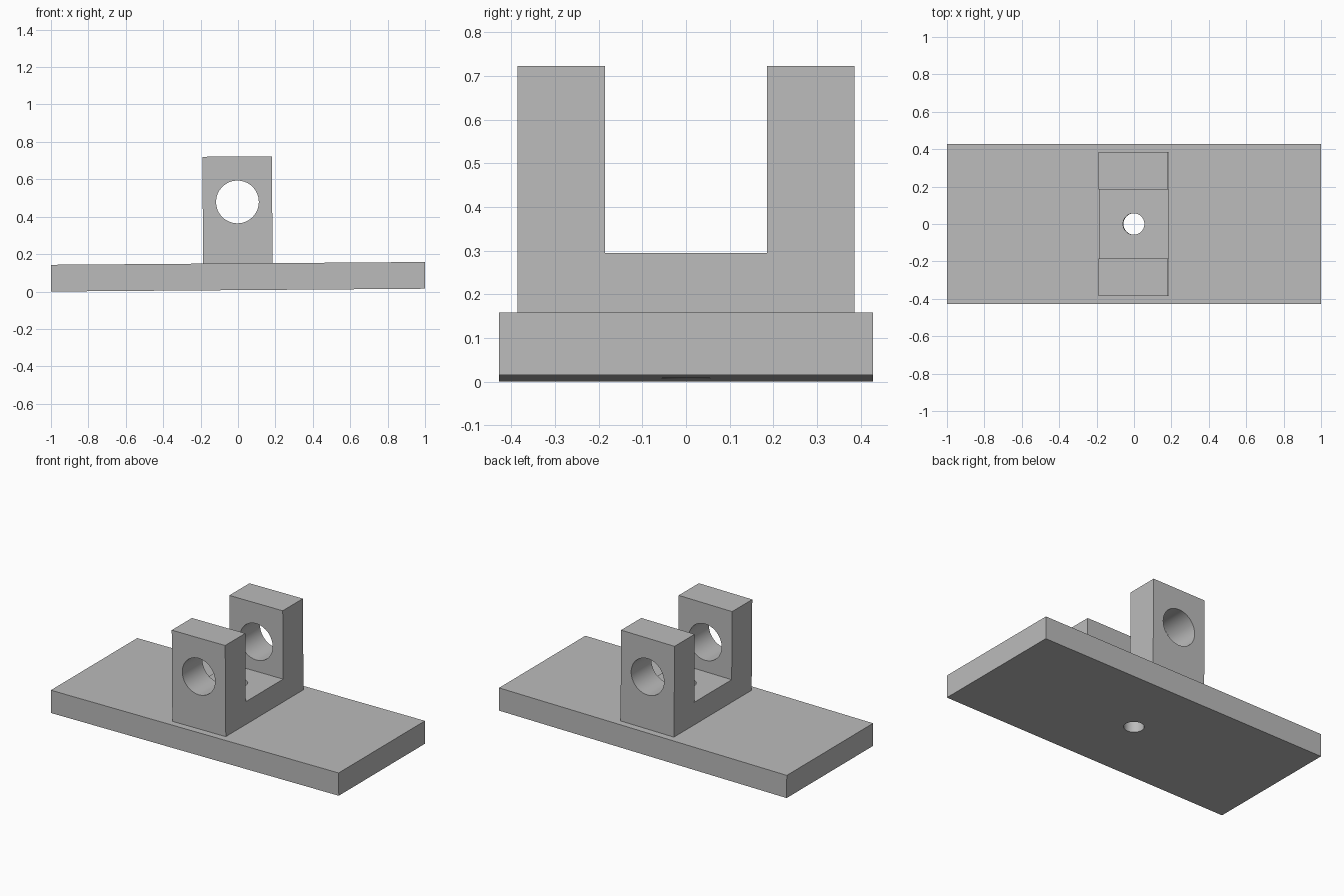
import bpy
import bmesh
import math
from mathutils import Matrix

old = bpy.data.objects.get("Cube")
if old:
    bpy.data.objects.remove(old, do_unlink=True)

U = 2 / 14                      # plate thickness, the design unit
TILT = Matrix.Translation((0.0005, 0, 0.0075)) @ Matrix.Rotation(-0.0075, 4, 'Y')

grey = bpy.data.materials.new("plain grey")
grey.use_nodes = True
grey.diffuse_color = (0.5, 0.5, 0.5, 1)
grey.node_tree.nodes["Principled BSDF"].inputs["Base Color"].default_value = (0.5, 0.5, 0.5, 1)


def make_object(name, bm):
    bmesh.ops.recalc_face_normals(bm, faces=bm.faces)
    mesh = bpy.data.meshes.new(name)
    bm.to_mesh(mesh)
    bm.free()
    mesh.materials.append(grey)
    obj = bpy.data.objects.new(name, mesh)
    bpy.context.collection.objects.link(obj)
    return obj


def extrude_profile(name, profile, width):
    """Extrude a (y, z) outline along x, centred on x = 0."""
    bm = bmesh.new()
    face = bm.faces.new([bm.verts.new((-width / 2, y, z)) for y, z in profile])
    out = bmesh.ops.extrude_face_region(bm, geom=[face])
    moved = [g for g in out["geom"] if isinstance(g, bmesh.types.BMVert)]
    bmesh.ops.translate(bm, verts=moved, vec=(width, 0, 0))
    return make_object(name, bm)


def hole_cutter(name, radius, matrix):
    bm = bmesh.new()
    bmesh.ops.create_cone(bm, cap_ends=True, segments=64, radius1=radius,
                          radius2=radius, depth=3, matrix=matrix)
    obj = make_object(name, bm)
    obj.hide_render = True
    return obj


def select_only(obj):
    bpy.ops.object.select_all(action='DESELECT')
    obj.select_set(True)
    bpy.context.view_layer.objects.active = obj


def cut(obj, cutter):
    mod = obj.modifiers.new("hole", 'BOOLEAN')
    mod.operation = 'DIFFERENCE'
    mod.solver = 'EXACT'
    mod.object = cutter
    select_only(obj)
    bpy.ops.object.modifier_apply(modifier=mod.name)


# Flat base plate
half = 3 * U
plate = extrude_profile("base_plate", [(-half, 0), (half, 0), (half, U), (-half, U)], 14 * U)

# U-shaped bracket: outline of one side, mirrored for the other
side = [(2.7 * U, U), (2.7 * U, 5 * U), (1.3 * U, 5 * U), (1.3 * U, 2 * U)]
outline = side + [(-y, z) for y, z in reversed(side)]
bracket = extrude_profile("u_bracket", outline, 2.6 * U)

# Pin hole through both arms, screw hole through bracket floor and plate
pin = hole_cutter("pin_hole_cutter", 0.8 * U,
                  Matrix.Translation((0, 0, 3.3 * U)) @ Matrix.Rotation(math.pi / 2, 4, 'X'))
screw = hole_cutter("screw_hole_cutter", 0.4 * U, Matrix.Identity(4))
cut(bracket, pin)
cut(bracket, screw)
cut(plate, screw)
for cutter in (pin, screw):
    bpy.data.objects.remove(cutter, do_unlink=True)

# Slight tilt of the whole part, and smooth hole walls
for obj in (plate, bracket):
    obj.data.transform(TILT)
    select_only(obj)
    bpy.ops.object.shade_smooth_by_angle(angle=math.radians(30))
